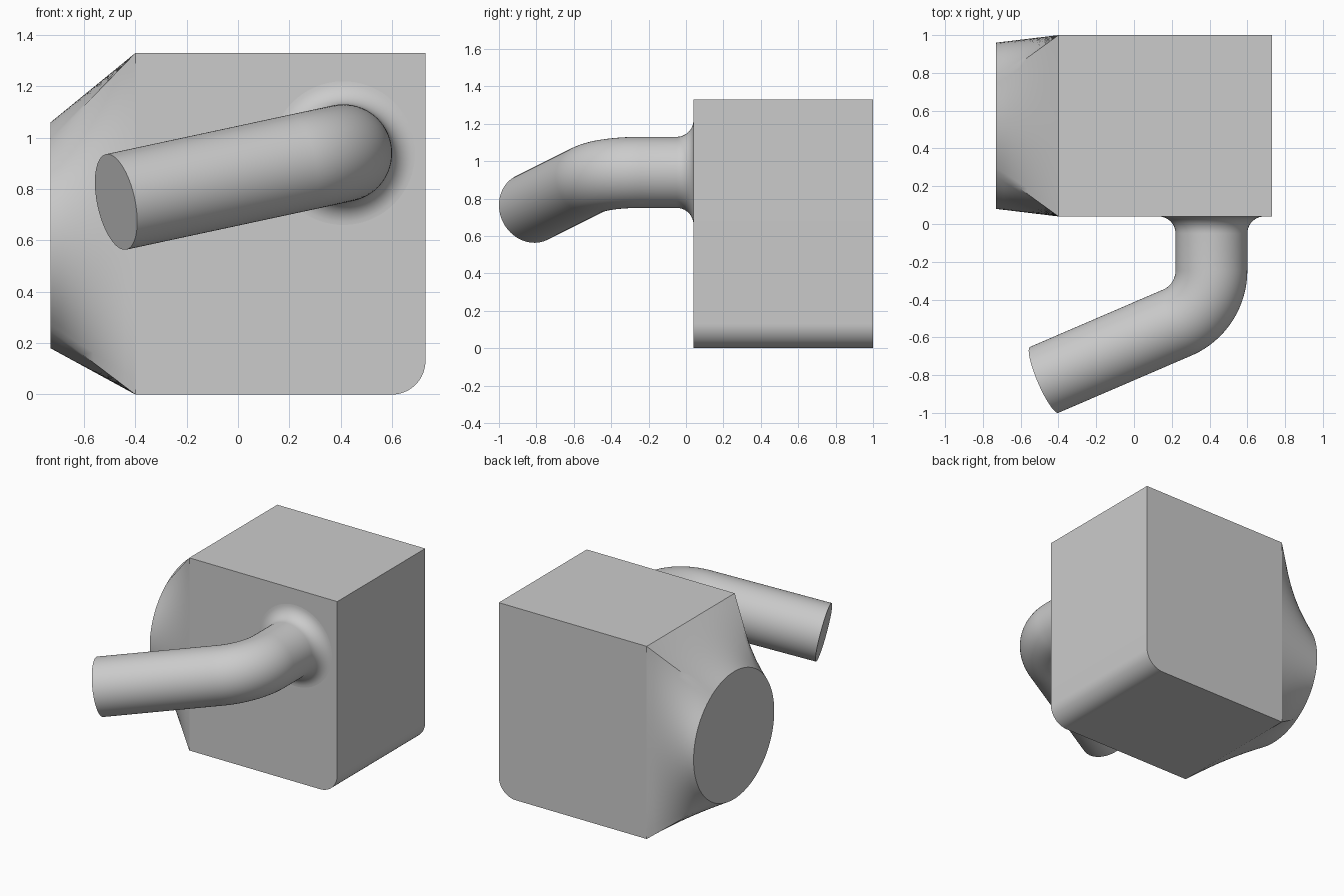
import bpy, bmesh
from math import pi, sin, cos, radians
from mathutils import Vector

cube = bpy.data.objects.get("Cube")
if cube:
    bpy.data.objects.remove(cube, do_unlink=True)

grey = bpy.data.materials.new("plain grey")
grey.use_nodes = True
colour = (0.6, 0.6, 0.6, 1)
grey.diffuse_color = colour
grey.node_tree.nodes["Principled BSDF"].inputs["Base Color"].default_value = colour


def skin(name, rings, cap_start=True, cap_end=True):
    """Join matching closed rings of points into one smooth-sided part."""
    bm = bmesh.new()
    loops = [[bm.verts.new(p) for p in ring] for ring in rings]
    for a, b in zip(loops, loops[1:]):
        n = len(a)
        for i in range(n):
            j = (i + 1) % n
            bm.faces.new((a[i], a[j], b[j], b[i]))
    if cap_start:
        bm.faces.new(loops[0][::-1])
    if cap_end:
        bm.faces.new(loops[-1])
    bmesh.ops.recalc_face_normals(bm, faces=bm.faces[:])
    mesh = bpy.data.meshes.new(name)
    bm.to_mesh(mesh)
    bm.free()
    mesh.materials.append(grey)
    obj = bpy.data.objects.new(name, mesh)
    bpy.context.collection.objects.link(obj)
    bpy.ops.object.select_all(action="DESELECT")
    obj.select_set(True)
    bpy.context.view_layer.objects.active = obj
    bpy.ops.object.shade_smooth_by_angle(angle=radians(30))
    return obj


left, right, front, back, top = -0.4, 0.73, 0.04, 1.0, 1.33

# Block with one rounded lower edge
fillet = 0.13
profile = [(right, top), (left, top), (left, 0)]
for k in range(17):
    a = -pi / 2 + pi / 2 * k / 16
    profile.append((right - fillet + fillet * cos(a), fillet + fillet * sin(a)))
skin("block", [[(x, y, z) for x, z in profile] for y in (front, back)])

# Transition from the block's rectangular side to a round end
corner = radians(57)
centre_y, centre_z, round_radius, steps = 0.52, 0.62, 0.44, 24
corners = [(back, top, corner), (front, top, pi - corner),
           (front, 0, pi + corner), (back, 0, 2 * pi - corner),
           (back, top, 2 * pi + corner)]
pairs = []
for (y0, z0, a0), (y1, z1, a1) in zip(corners, corners[1:]):
    for k in range(steps):
        t = k / steps
        a = a0 + (a1 - a0) * t
        square = Vector((left, y0 + (y1 - y0) * t, z0 + (z1 - z0) * t))
        circle = Vector((-0.73, centre_y + round_radius * cos(a),
                         centre_z + round_radius * sin(a)))
        pairs.append((square, circle))
skin("round_transition",
     [[s.lerp(c, k / 8) for s, c in pairs] for k in range(9)],
     cap_start=False)

# Bent pipe with a flared foot
radius, flare, bend = 0.19, 0.09, 0.3
elbow, tip = Vector((0.41, -0.444, 0.94)), Vector((-0.475, -0.825, 0.75))
d0 = Vector((0, -1, 0))
d1 = (tip - elbow).normalized()
angle = d0.angle(d1)
reach = bend * sin(angle / 2) / cos(angle / 2)
inward = (d1 - d0 * d1.dot(d0)).normalized()
side = d0.cross(inward)


def ring(centre, turn, r):
    out = inward * cos(turn) - d0 * sin(turn)
    return [centre + r * (out * cos(2 * pi * k / 64) + side * sin(2 * pi * k / 64))
            for k in range(64)]


rings = []
foot = Vector((elbow.x, front, elbow.z))
for k in range(11):
    a = pi / 2 * k / 10
    rings.append(ring(foot + d0 * flare * sin(a), 0, radius + flare * (1 - cos(a))))
# Reverse the flare so it is widest against the block
rings = [ring(foot + d0 * flare * (1 - cos(pi / 2 * k / 10)), 0,
              radius + flare * (1 - sin(pi / 2 * k / 10))) for k in range(11)]
start = elbow - d0 * reach
for k in range(25):
    a = angle * k / 24
    rings.append(ring(start + bend * (d0 * sin(a) + inward * (1 - cos(a))), a, radius))
rings.append(ring(tip, angle, radius))
skin("bent_pipe", rings, cap_start=False)
